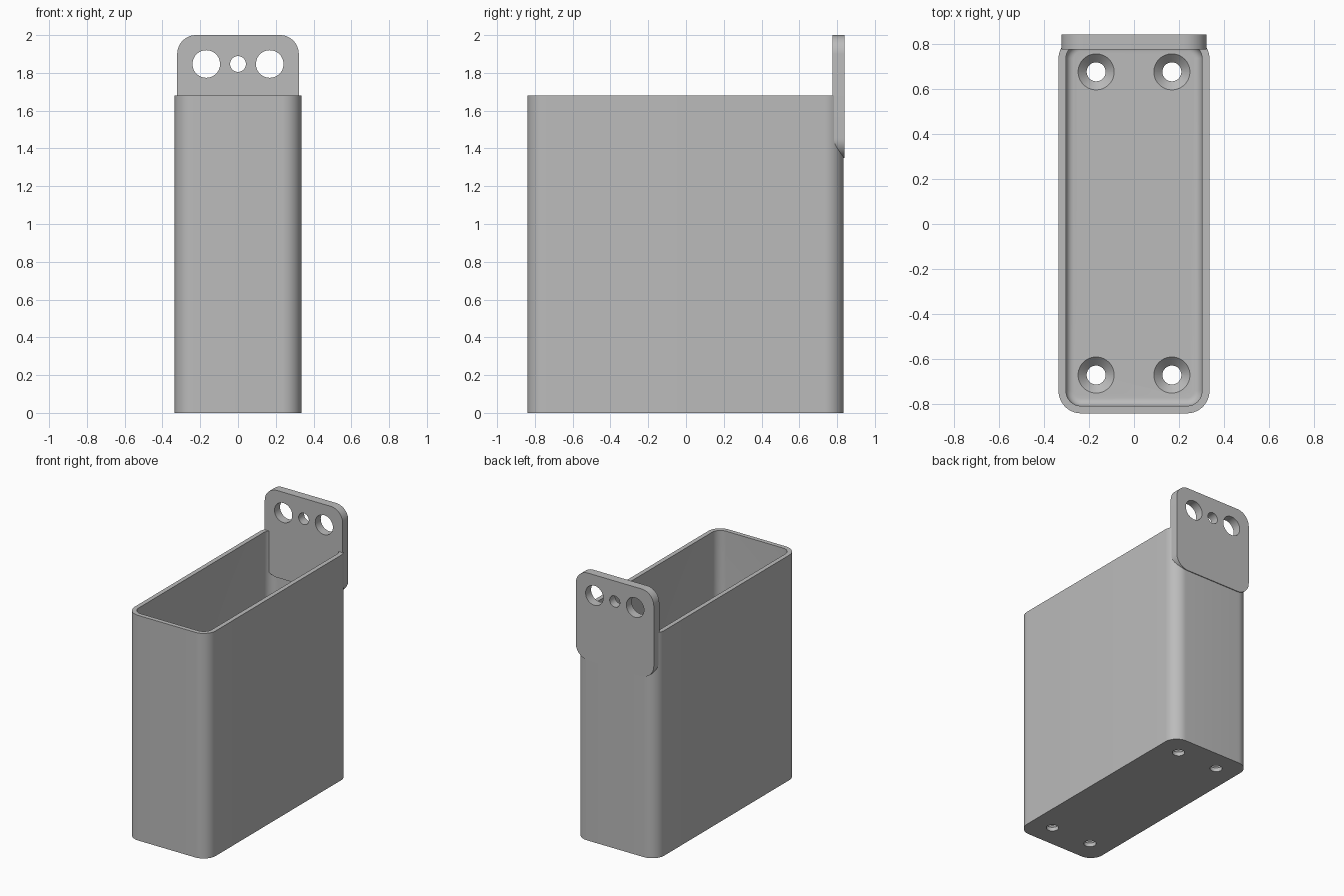
import bpy, bmesh, math
from math import sin, cos, pi, radians
from mathutils import Matrix

cube = bpy.data.objects.get("Cube")
if cube:
    bpy.data.objects.remove(cube, do_unlink=True)

grey = bpy.data.materials.new("plain_grey")
grey.use_nodes = True
colour = (0.5, 0.5, 0.5, 1)
grey.diffuse_color = colour
grey.node_tree.nodes["Principled BSDF"].inputs["Base Color"].default_value = colour


def rounded_rect(half_w, half_h, r, steps=12):
    """Counter-clockwise outline with rounded corners."""
    points = []
    for corner, (sx, sy) in enumerate([(1, 1), (-1, 1), (-1, -1), (1, -1)]):
        for i in range(steps + 1):
            a = (corner + i / steps) * pi / 2
            points.append((sx * (half_w - r) + r * cos(a),
                           sy * (half_h - r) + r * sin(a)))
    return points


def make_object(name, bm):
    bmesh.ops.recalc_face_normals(bm, faces=bm.faces)
    mesh = bpy.data.meshes.new(name)
    bm.to_mesh(mesh)
    bm.free()
    mesh.materials.append(grey)
    obj = bpy.data.objects.new(name, mesh)
    bpy.context.collection.objects.link(obj)
    return obj


def loft(name, levels, transform=Matrix()):
    """Join a stack of (outline, z) rings and cap both ends."""
    bm = bmesh.new()
    rings = [[bm.verts.new((x, y, z)) for x, y in pts] for pts, z in levels]
    for a, b in zip(rings, rings[1:]):
        for i in range(len(a)):
            j = (i + 1) % len(a)
            bm.faces.new((a[i], a[j], b[j], b[i]))
    bm.faces.new(rings[0])
    bm.faces.new(rings[-1])
    bm.transform(transform)
    return make_object(name, bm)


def drill(target, levels, places):
    """Cut round holes, each turned from (radius, z) levels."""
    for place in places:
        cutter = loft("drill", [(rounded_rect(r, r, r - 0.0001), z) for r, z in levels], place)
        cutter.hide_render = True
        mod = target.modifiers.new("hole", 'BOOLEAN')
        mod.operation, mod.solver, mod.object = 'DIFFERENCE', 'EXACT', cutter
        bpy.context.view_layer.objects.active = target
        bpy.ops.object.modifier_apply(modifier=mod.name)
        bpy.data.objects.remove(cutter, do_unlink=True)


def smooth(obj):
    bpy.ops.object.select_all(action='DESELECT')
    obj.select_set(True)
    bpy.context.view_layer.objects.active = obj
    bpy.ops.object.shade_smooth_by_angle(angle=radians(30))


# Open box: outer wall, rim, inner wall, floor fillet
half_w, half_d, height, corner = 0.335, 0.837, 1.68, 0.1
wall, floor, fillet = 0.033, 0.067, 0.035


def ring(inset, z):
    return rounded_rect(half_w - inset, half_d - inset, corner - inset), z


levels = [ring(0, 0), ring(0, height), ring(wall, height)]
for i in range(7):
    a = i / 6 * pi / 2
    levels.append(ring(wall + fillet * (1 - cos(a)), floor + fillet * (1 - sin(a))))
box = loft("box", levels, Matrix.Translation((0, -0.003, 0)))

# Countersunk screw holes in the floor
drill(box, [(0.042, -0.05), (0.042, floor - 0.038), (0.08, floor), (0.08, floor + 0.05)],
      [Matrix.Translation((x, y, 0)) for x in (-0.168, 0.168) for y in (-0.67, 0.675)])
smooth(box)

# Hanging plate at the back, with two large holes and one small one
upright = Matrix.Rotation(pi / 2, 4, 'X')
plate_outline = rounded_rect(0.322, 0.325, 0.1)
plate = loft("hanging_plate", [(plate_outline, 0), (plate_outline, 0.065)],
             Matrix.Translation((0, 0.84, 1.675)) @ upright)
for radius, xs in ((0.073, (-0.168, 0.168)), (0.042, (0,))):
    drill(plate, [(radius, -0.1), (radius, 0.2)],
          [Matrix.Translation((x, 0.84, 1.847)) @ upright for x in xs])
smooth(plate)
